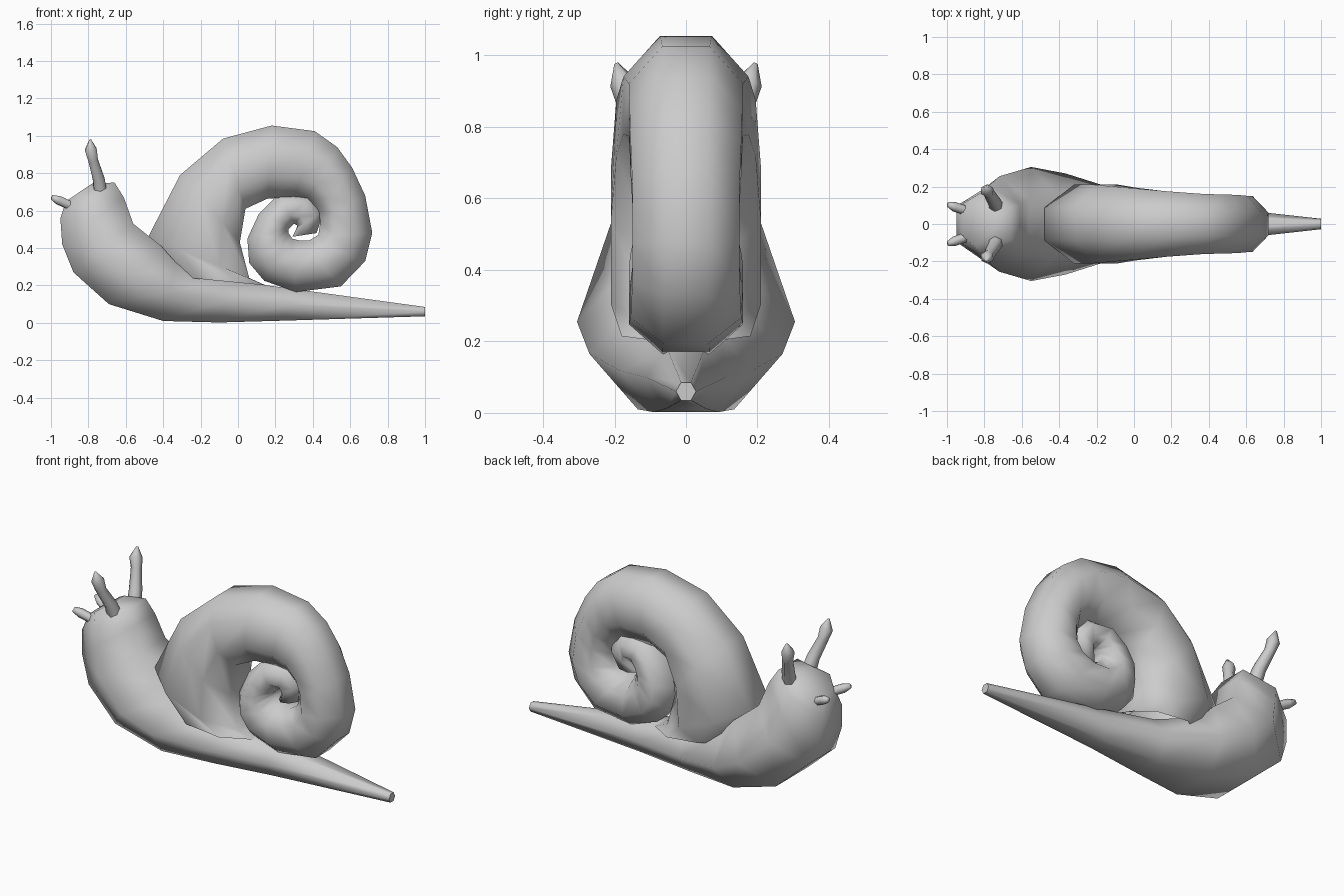
import bpy, bmesh, math
from mathutils import Vector

if "Cube" in bpy.data.objects:
    bpy.data.objects.remove(bpy.data.objects["Cube"])


def loft(name, rings, caps=(True, True)):
    """Skin a list of equal-sized rings of points."""
    bm = bmesh.new()
    vs = [[bm.verts.new(p) for p in ring] for ring in rings]
    n = len(vs[0])
    for a, b in zip(vs, vs[1:]):
        for i in range(n):
            j = (i + 1) % n
            bm.faces.new((a[i], a[j], b[j], b[i]))
    for use, ring in zip(caps, (vs[0], vs[-1])):
        if use:
            bm.faces.new(ring)
    bmesh.ops.recalc_face_normals(bm, faces=bm.faces)
    me = bpy.data.meshes.new(name)
    bm.to_mesh(me)
    bm.free()
    ob = bpy.data.objects.new(name, me)
    bpy.context.collection.objects.link(ob)
    bpy.ops.object.select_all(action='DESELECT')
    ob.select_set(True)
    bpy.context.view_layer.objects.active = ob
    bpy.ops.object.shade_smooth_by_angle(angle=math.radians(82))
    return ob


def section(ax, az, bx, bz, w, n):
    """Flat-ended polygon spanning points a and b in the xz plane, half width w."""
    a, b = Vector((ax, 0, az)), Vector((bx, 0, bz))
    mid, half = (a + b) / 2, (a - b) / 2
    ks = [(i + 0.5) * math.tau / n for i in range(n)]
    if n == 6:  # start on a side so one corner points sideways
        ks = [i * math.tau / n + math.pi / 6 for i in range(n)]
    mc, ms = max(math.cos(k) for k in ks), max(math.sin(k) for k in ks)
    return [mid + half * (math.cos(k) / mc) + Vector((0, w * math.sin(k) / ms, 0))
            for k in ks]


def tube_rings(points, n=6):
    """Rings around a short path of (x, y, z, radius)."""
    q = (Vector(points[-1][:3]) - Vector(points[0][:3])).to_track_quat('Z', 'Y')
    return [[Vector(p[:3]) + q @ Vector((p[3] * math.cos(i * math.tau / n),
                                         p[3] * math.sin(i * math.tau / n), 0))
             for i in range(n)] for p in points]


# body: underside point, top point, half width, from tail to head
body = [(1, .035, 1, .085, .028), (.25, .012, .27, .185, .11),
        (-.1, .002, -.06, .23, .18),
        (-.4, .01, -.33, .32, .27), (-.69, .10, -.41, .41, .305),
        (-.88, .27, -.56, .53, .255), (-.94, .42, -.61, .67, .205),
        (-.95, .56, -.66, .75, .175), (-.92, .65, -.78, .745, .12)]
loft("body", [section(*r, 6) for r in body])

# shell: outer point, inner point, half width, spiralling inward
shell = [(-.36, .25, .15, .20, .18),
         (-.48, .46, .06, .24, .21), (-.31, .79, .01, .43, .21),
         (-.08, .985, .04, .61, .195), (.18, 1.055, .16, .665, .175),
         (.41, 1.025, .30, .67, .16), (.53, .94, .37, .66, .158),
         (.61, .83, .43, .60, .155), (.68, .68, .44, .54, .15),
         (.718, .48, .43, .47, .15), (.68, .33, .38, .44, .15),
         (.55, .195, .33, .44, .155), (.31, .165, .29, .45, .16),
         (.14, .225, .27, .48, .16), (.06, .32, .27, .50, .155),
         (.05, .45, .28, .51, .145), (.11, .58, .29, .52, .135),
         (.22, .69, .30, .53, .12), (.38, .69, .32, .52, .105),
         (.46, .60, .31, .50, .095), (.42, .48, .29, .46, .075)]
loft("shell", [section(*r, 8) for r in shell], (False, True))

# eye stalks and feelers, one per side
for side, s in (("left", -1), ("right", 1)):
    stalk = [(-.73, s * .075, .66, .042), (-.745, s * .115, .77, .036),
             (-.775, s * .165, .87, .030), (-.787, s * .178, .925, .036),
             (-.79, s * .195, .978, .006)]
    loft("eye_stalk_" + side, tube_rings(stalk))
    feeler = [(-.82, s * .045, .59, .025), (-.96, s * .092, .656, .026),
              (-.994, s * .105, .672, .014)]
    loft("feeler_" + side, tube_rings(feeler))
